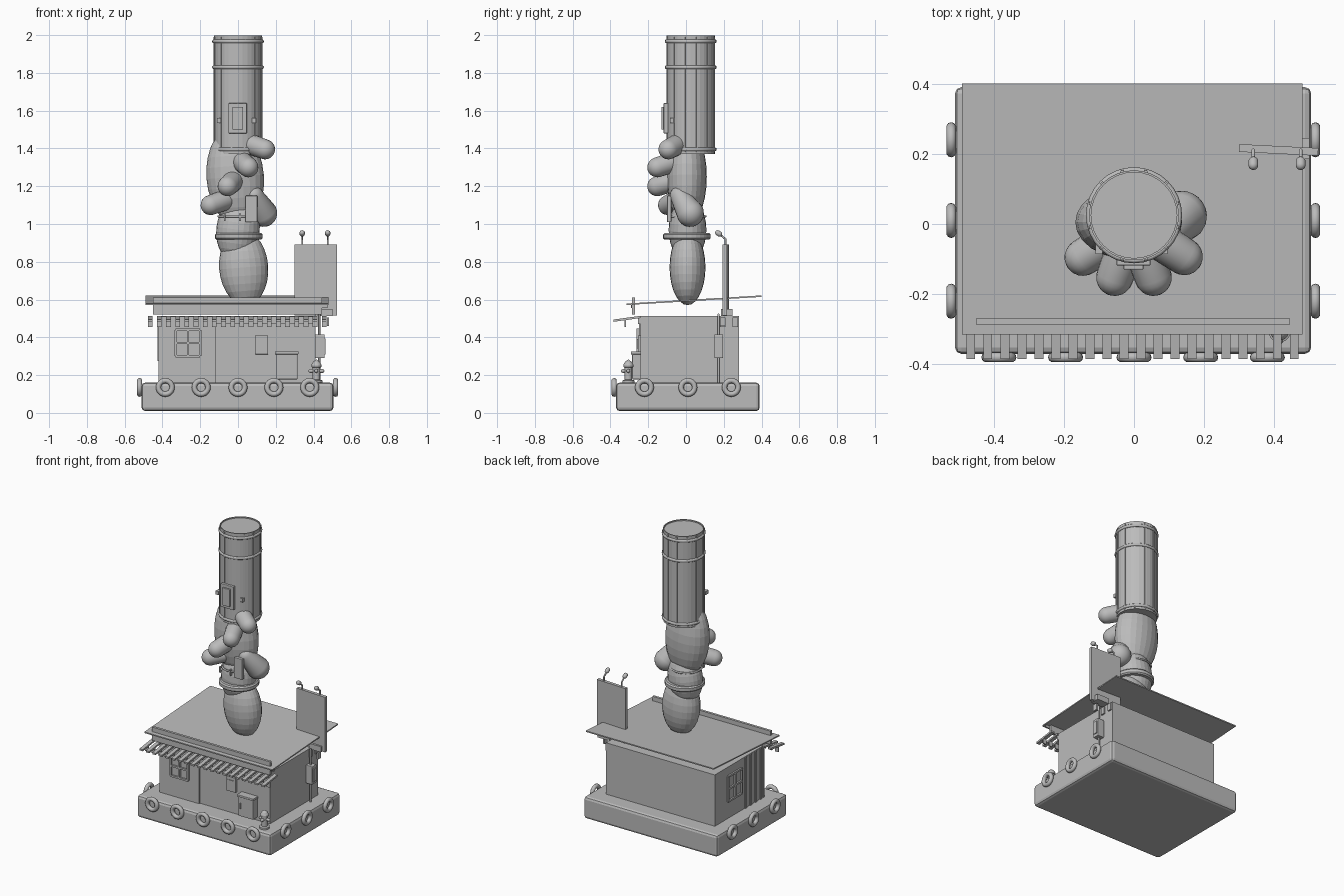
import bpy, bmesh, math
from mathutils import Vector, Matrix

if "Cube" in bpy.data.objects:
    bpy.data.objects.remove(bpy.data.objects["Cube"], do_unlink=True)

GREY = bpy.data.materials.new("plain_grey")
GREY.use_nodes = True
GREY.diffuse_color = (0.5, 0.5, 0.5, 1)
GREY.node_tree.nodes["Principled BSDF"].inputs["Base Color"].default_value = (0.5, 0.5, 0.5, 1)


def finish(name, bm, smooth=False, bevel=0, segments=2):
    bmesh.ops.recalc_face_normals(bm, faces=bm.faces)
    mesh = bpy.data.meshes.new(name)
    bm.to_mesh(mesh)
    bm.free()
    mesh.materials.append(GREY)
    ob = bpy.data.objects.new(name, mesh)
    bpy.context.scene.collection.objects.link(ob)
    for p in mesh.polygons:
        p.use_smooth = smooth
    if bevel:
        mod = ob.modifiers.new("bevel", "BEVEL")
        mod.width, mod.segments = bevel, segments
    return ob


def box(name, x0, x1, y0, y1, z0, z1, bevel=0, turn=0):
    bm = bmesh.new()
    mid = Vector((x0 + x1, y0 + y1, z0 + z1)) / 2
    m = Matrix.Translation(mid) @ Matrix.Rotation(turn, 4, "Z")
    bmesh.ops.create_cube(bm, size=1, matrix=m @ Matrix.Diagonal((x1 - x0, y1 - y0, z1 - z0, 1)))
    return finish(name, bm, bevel=bevel)


def prism(name, profile, x0, x1):
    """Extrude a (y, z) outline along x."""
    bm = bmesh.new()
    face = bm.faces.new([bm.verts.new((x0, y, z)) for y, z in profile])
    new = bmesh.ops.extrude_face_region(bm, geom=[face])["geom"]
    bmesh.ops.translate(bm, vec=(x1 - x0, 0, 0), verts=[v for v in new if isinstance(v, bmesh.types.BMVert)])
    return finish(name, bm)


def lathe(name, profile, place, steps=32, smooth=False):
    """Spin an (r, z) outline about its own z axis."""
    bm = bmesh.new()
    verts = [bm.verts.new((r, 0, z)) for r, z in profile]
    edges = [bm.edges.new(p) for p in zip(verts, verts[1:])]
    bmesh.ops.spin(bm, geom=verts + edges, cent=(0, 0, 0), axis=(0, 0, 1), angle=math.tau, steps=steps)
    bmesh.ops.remove_doubles(bm, verts=bm.verts, dist=1e-5)
    bm.transform(place)
    return finish(name, bm, smooth)


def ring(name, place, radius, thick, tall, steps=32):
    """Rounded hoop."""
    outline = [(radius + thick * math.cos(a), tall * math.sin(a))
               for a in [math.tau * i / 10 for i in range(11)]]
    return lathe(name, outline, place, steps, True)


def capsule(name, a, b, ra, rb):
    a, b = Vector(a), Vector(b)
    span = (b - a).length
    arc = [math.pi / 2 * i / 6 for i in range(7)]
    outline = [(ra * math.sin(t), -ra * math.cos(t)) for t in arc]
    outline += [(rb * math.cos(t), span + rb * math.sin(t)) for t in arc]
    place = Matrix.Translation(a) @ (b - a).to_track_quat("Z", "Y").to_matrix().to_4x4()
    return lathe(name, outline, place, 20, True)


def egg(name, centre, radii, lean=0):
    bm = bmesh.new()
    m = Matrix.Translation(centre) @ Matrix.Rotation(lean, 4, "Y") @ Matrix.Diagonal((*radii, 1))
    bmesh.ops.create_uvsphere(bm, u_segments=24, v_segments=14, radius=1, matrix=m)
    return finish(name, bm)


at = lambda *p: Matrix.Translation(p)

# Floating base with tyre fenders
box("base", -0.51, 0.505, -0.37, 0.39, 0.01, 0.16, 0.018)
for x in (-0.385, -0.195, 0, 0.19, 0.38):
    ring("front_tyre", at(x, -0.38, 0.135) @ Matrix.Rotation(math.pi / 2, 4, "X"), 0.036, 0.014, 0.014, 24)
for y in (-0.22, 0.01, 0.24):
    for x in (-0.521, 0.517):
        ring("side_tyre", at(x, y, 0.135) @ Matrix.Rotation(math.pi / 2, 4, "Y"), 0.036, 0.014, 0.014, 24)

# Cabin walls
box("cabin", -0.415, 0.41, -0.24, 0.28, 0.155, 0.512)
box("front_panel", -0.42, -0.12, -0.25, -0.238, 0.16, 0.505)


def window(name, place_bar, c, half, z0, z1):
    """Frame and cross bars, laid out along one wall."""
    t = 0.006
    zm = (z0 + z1) / 2
    for u in (c - half, c, c + half):
        place_bar(name + "_upright", u - t, u + t, z0, z1)
    for z in (z0, zm, z1):
        place_bar(name + "_rail", c - half, c + half, z - t, z + t)


window("front_window", lambda n, a, b, z0, z1: box(n, a, b, -0.262, -0.248, z0, z1), -0.265, 0.065, 0.3, 0.44)
window("side_window", lambda n, a, b, z0, z1: box(n, -0.426, -0.412, a, b, z0, z1), 0.07, 0.075, 0.28, 0.45)
for i in range(4):
    y = -0.05 - 0.055 * i
    box("side_batten", -0.422, -0.413, y - 0.008, y + 0.008, 0.16, 0.51)

# Sloping roof and fascia
prism("roof", [(-0.315, 0.571), (0.4, 0.614), (0.4, 0.622), (-0.315, 0.579)], -0.49, 0.48)
box("fascia", -0.45, 0.445, -0.287, -0.27, 0.52, 0.612)
box("fascia_rail", -0.45, 0.475, -0.292, -0.285, 0.555, 0.572)

# Slatted awning with hanging end tabs
for i in range(20):
    x = -0.465 + 0.0485 * i
    prism("awning_slat", [(-0.385, 0.482), (-0.24, 0.502), (-0.24, 0.514), (-0.385, 0.494)], x - 0.0125, x + 0.0125)
    box("awning_tab", x - 0.0125, x + 0.0125, -0.325, -0.318, 0.456, 0.492)
prism("awning_beam", [(-0.255, 0.47), (-0.24, 0.47), (-0.24, 0.51), (-0.255, 0.51)], -0.415, 0.41)
for y in (0.195, 0.26):
    box("side_tab", 0.41, 0.42, y - 0.014, y + 0.014, 0.456, 0.505)
box("corner_tab", 0.47, 0.482, 0.18, 0.21, 0.46, 0.505)

# Front notice board and locker
box("notice_board", 0.09, 0.16, -0.255, -0.238, 0.31, 0.41, 0.003)
box("notice_sheet", 0.1, 0.15, -0.259, -0.254, 0.34, 0.39)
box("locker", 0.2, 0.315, -0.285, -0.238, 0.178, 0.31, 0.004)
box("locker_lid", 0.195, 0.32, -0.292, -0.238, 0.31, 0.325, 0.003)
box("locker_handle", 0.215, 0.222, -0.292, -0.284, 0.23, 0.27)

# Hydrant on the deck
lathe("hydrant", [(0, 0), (0.032, 0), (0.032, 0.014), (0.02, 0.018), (0.02, 0.082), (0.027, 0.085),
                  (0.027, 0.096), (0.018, 0.112), (0.007, 0.12), (0, 0.125)], at(0.415, -0.305, 0.158), 20)
for a, b in (((0.383, -0.305, 0.222), (0.447, -0.305, 0.222)), ((0.415, -0.333, 0.222), (0.415, -0.3, 0.222))):
    capsule("hydrant_nozzle", a, b, 0.01, 0.01)

# Meter box and conduit on the side wall
box("meter_box", 0.408, 0.458, 0.15, 0.197, 0.29, 0.415, 0.004)
box("meter_face", 0.456, 0.464, 0.158, 0.189, 0.31, 0.395)
capsule("conduit", (0.43, 0.172, 0.41), (0.43, 0.172, 0.52), 0.006, 0.006)
capsule("lower_conduit", (0.43, 0.172, 0.16), (0.43, 0.172, 0.3), 0.006, 0.006)

# Roadside sign with lamps
box("sign_board", 0.3, 0.525, 0.2, 0.222, 0.515, 0.892, turn=-0.05)
box("sign_foot", 0.41, 0.5, 0.185, 0.245, 0.512, 0.55)
for x in (0.34, 0.475):
    capsule("lamp_arm", (x, 0.21, 0.885), (x, 0.21, 0.92), 0.005, 0.005)
    capsule("lamp_neck", (x, 0.21, 0.92), (x, 0.172, 0.95), 0.005, 0.005)
    capsule("lamp_head", (x, 0.178, 0.947), (x, 0.168, 0.953), 0.014, 0.014)

# Forearm, cuff and palm
egg("forearm", (0.03, 0.008, 0.77), (0.13, 0.095, 0.2), -0.08)
egg("wrist", (0.0, 0.008, 0.97), (0.115, 0.1, 0.17), 0.12)
lathe("cuff", [(0, 0), (0.118, 0), (0.126, 0.008), (0.126, 0.028), (0.118, 0.036), (0, 0.036)],
      at(0.005, 0.005, 0.917), 32)
egg("palm", (-0.015, 0.005, 1.25), (0.152, 0.105, 0.26), -0.08)

# Curled fingers, stepping up around the grip
for x, y, z in ((-0.145, -0.095, 1.1), (-0.055, -0.152, 1.2), (0.055, -0.152, 1.3), (0.143, -0.093, 1.395)):
    capsule("finger", (x * 0.5, y * 0.5, z + 0.025), (x, y, z), 0.055, 0.053)
capsule("thumb", (0.135, 0.022, 1.058), (0.085, -0.035, 1.15), 0.073, 0.05)

# Wrist band with box
ring("wrist_band", at(-0.005, 0.005, 1.04), 0.098, 0.006, 0.006)
box("wrist_box", 0.04, 0.102, -0.1, -0.078, 1.01, 1.15, 0.003)
for x in (-0.07, 0.01):
    box("band_tab", x - 0.005, x + 0.005, -0.1, -0.085, 1.015, 1.055)

# Held drum with hoops, battens and hatch
AXIS = (0, 0.025)
lathe("drum", [(0, 1.37), (0.128, 1.37), (0.128, 1.998), (0.122, 1.998), (0.122, 1.99), (0, 1.99)],
      at(*AXIS, 0), 32)
for z in (1.395, 1.83, 1.967):
    ring("drum_hoop", at(*AXIS, z), 0.129, 0.008, 0.01)
for i in range(12):
    a = math.tau * (i + 0.5) / 12
    x, y = AXIS[0] + 0.129 * math.cos(a), AXIS[1] + 0.129 * math.sin(a)
    box("drum_batten", x - 0.003, x + 0.003, y - 0.005, y + 0.005, 1.38, 1.99, turn=a)
box("hatch", -0.05, 0.047, -0.118, -0.095, 1.48, 1.64, 0.003)
box("hatch_plate", -0.03, 0.027, -0.13, -0.117, 1.5, 1.62, 0.003)
for x in (-0.1, 0.085):
    box("drum_clip", x - 0.01, x + 0.01, -0.085, -0.055, 1.535, 1.56)
